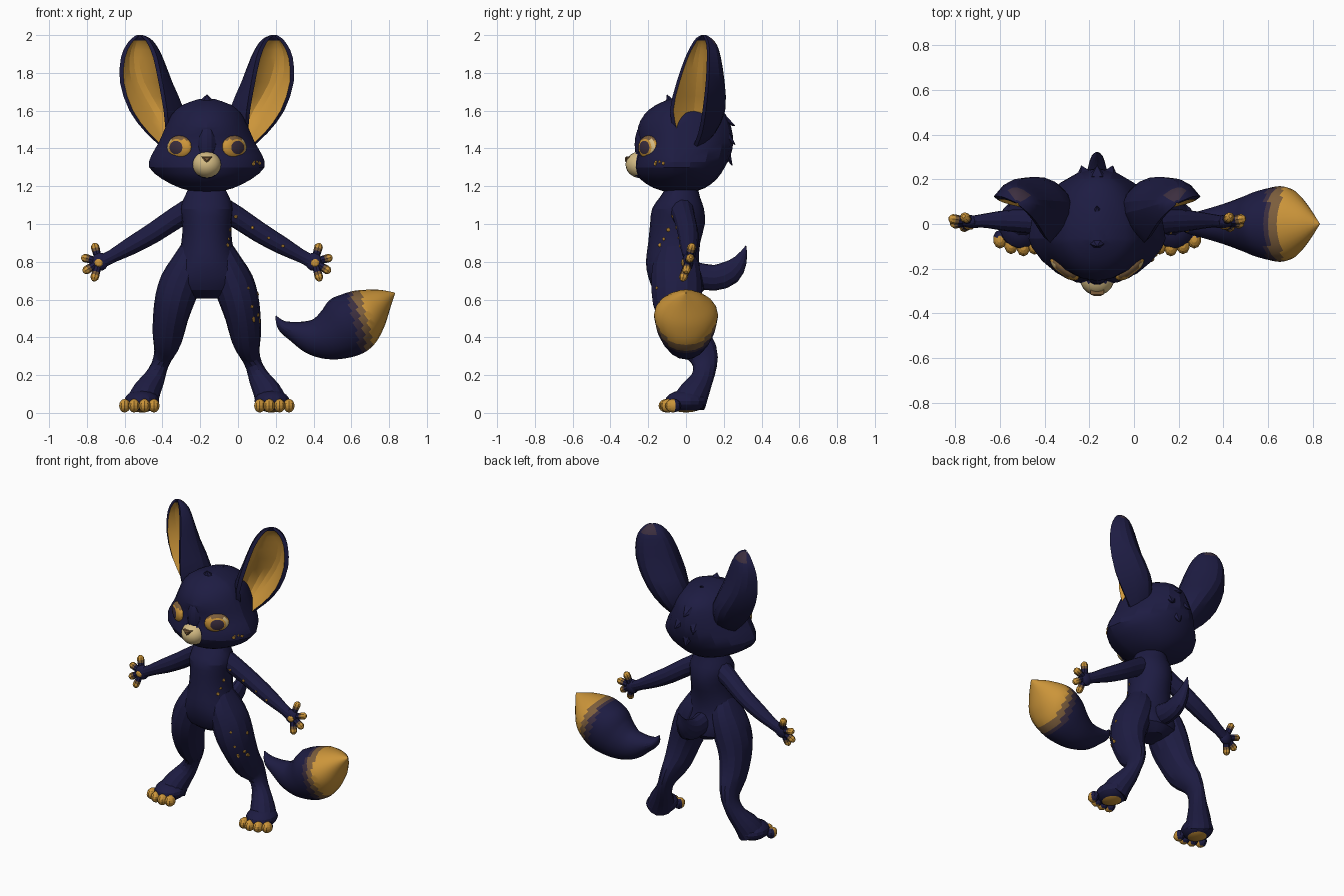
import bpy, bmesh, math, random
from mathutils import Vector, Matrix

if "Cube" in bpy.data.objects:
    bpy.data.objects.remove(bpy.data.objects["Cube"])

X0 = -0.165  # body centre line; the loose tail lies to its right


def mat(name, r, g, b):
    m = bpy.data.materials.new(name)
    m.diffuse_color = (r, g, b, 1)
    m.use_nodes = True
    m.node_tree.nodes["Principled BSDF"].inputs["Base Color"].default_value = m.diffuse_color
    return m


MATS = [mat("navy fur", .0125, .0115, .055), mat("orange fur", .60, .30, .042),
        mat("cream", .66, .50, .23), mat("brown", .20, .11, .045),
        mat("dark plum", .045, .028, .050)]
NAVY, ORANGE, CREAM, BROWN, PLUM = range(5)


def finish(name, bm, smooth=True):
    bmesh.ops.recalc_face_normals(bm, faces=bm.faces)
    me = bpy.data.meshes.new(name)
    bm.to_mesh(me)
    bm.free()
    for m in MATS:
        me.materials.append(m)
    ob = bpy.data.objects.new(name, me)
    bpy.context.collection.objects.link(ob)
    if smooth:
        bpy.ops.object.select_all(action='DESELECT')
        ob.select_set(True)
        bpy.context.view_layer.objects.active = ob
        bpy.ops.object.shade_smooth_by_angle(angle=math.radians(20))
    return ob


def spline(rows, k):
    """Catmull-Rom interpolation of a list of tuples."""
    out = []
    for i in range(len(rows) - 1):
        a, b, c, d = (rows[max(i - 1, 0)], rows[i], rows[i + 1],
                      rows[min(i + 2, len(rows) - 1)])
        for j in range(k):
            t = j / k
            out.append([.5 * (2 * q + (r - p) * t + (2 * p - 5 * q + 4 * r - s) * t * t
                              + (3 * q - p - 3 * r + s) * t ** 3)
                        for p, q, r, s in zip(a, b, c, d)])
    return out + [list(rows[-1])]


def loft(name, rings, rule=lambda i, j, c: NAVY, smooth=True):
    """Skin closed rings; rule(ring, side, centre) picks the colour."""
    bm = bmesh.new()
    vs = [[bm.verts.new(p) for p in ring] for ring in rings]
    n = len(rings[0])
    for i in range(len(vs) - 1):
        for j in range(n):
            f = bm.faces.new((vs[i][j], vs[i][(j + 1) % n],
                              vs[i + 1][(j + 1) % n], vs[i + 1][j]))
            f.material_index = rule(i, j, f.calc_center_median())
    for i, end in ((0, vs[0]), (len(vs) - 2, vs[-1])):
        f = bm.faces.new(end)
        f.material_index = rule(i, 0, f.calc_center_median())
    return finish(name, bm, smooth)


def tube(name, rows, axis, k=2, n=12, rule=lambda i, j, c: NAVY):
    """Rows of x, y, z, radius along axis, radius across it."""
    rows = spline(rows, k)
    pts = [Vector(r[:3]) for r in rows]
    rings = []
    for i, r in enumerate(rows):
        t = (pts[min(i + 1, len(pts) - 1)] - pts[max(i - 1, 0)]).normalized()
        a = (Vector(axis) - t * t.dot(Vector(axis))).normalized()
        b = t.cross(a)
        rings.append([pts[i] + a * max(r[3], .002) * math.cos(q) + b * max(r[4], .002) * math.sin(q)
                      for q in (2 * math.pi * j / n for j in range(n))])
    return loft(name, rings, rule)


def stack(name, rows, ym, point=1.0, k=2, n=20):
    """Horizontal rings from rows of z, half width, front y, back y."""
    rings = []
    for z, w, f, b in spline(rows, k):
        ring = []
        for j in range(n):
            q = 2 * math.pi * j / n
            sn = math.sin(q)
            y = ym + (b - ym) * sn if sn > 0 else ym - (ym - f) * abs(sn) ** point
            ring.append((X0 + w * math.cos(q), y, z))
        rings.append(ring)
    return loft(name, rings)


def ball(name, c, r, rule=lambda p: NAVY, rot=None, seg=14, rows=10):
    bm = bmesh.new()
    bmesh.ops.create_uvsphere(bm, u_segments=seg, v_segments=rows, radius=1)
    for f in bm.faces:
        f.material_index = rule(f.calc_center_median())
    m = Matrix.Translation(c) @ (rot or Matrix()) @ Matrix.Diagonal((*r, 1))
    bmesh.ops.transform(bm, matrix=m, verts=bm.verts)
    return finish(name, bm)


def orange(p):
    return ORANGE


# head and torso
head = stack("head", [(1.165, .04, -.085, .02), (1.19, .14, -.17, .10), (1.24, .24, -.245, .165),
                      (1.30, .305, -.275, .205), (1.36, .295, -.262, .235), (1.43, .255, -.25, .25),
                      (1.51, .22, -.255, .24), (1.58, .185, -.22, .21), (1.63, .13, -.16, .14),
                      (1.662, .04, -.085, .02)], -.065, 1.4)
torso = stack("torso", [(1.20, .09, -.10, .06), (1.14, .12, -.14, .075), (1.08, .14, -.18, .095),
                        (1.0, .13, -.19, .10), (.9, .135, -.20, .075), (.8, .165, -.212, .07),
                        (.72, .20, -.20, .09), (.65, .18, -.17, .095), (.605, .07, -.11, .05)], -.05)

# muzzle, bridge and nose
ball("muzzle", (X0, -.24, 1.314), (.078, .08, .071),
     lambda p: CREAM if p.y < -.3 else NAVY, seg=20, rows=14)
ball("nose_bridge", (X0, -.20, 1.42), (.06, .072, .13))
loft("nose", [[(X0 + x * s, y, 1.345 + z * s) for x, z in ((-.03, .013), (.03, .013), (0, -.025))]
              for s, y in ((1, -.29), (1, -.315), (.5, -.322))], lambda i, j, c: BROWN, False)

# fur tufts on the crown and back of the head
for i, (x, y, z, dx, dy, dz, r) in enumerate([
        (0, -.08, 1.63, 0, -.02, .055, .06), (0, .03, 1.62, 0, .05, .04, .045),
        (0, .20, 1.55, 0, .06, -.03, .05), (.05, .21, 1.47, .02, .05, -.05, .05),
        (-.05, .21, 1.47, -.02, .05, -.05, .05), (0, .21, 1.38, 0, .035, -.07, .05)]):
    tube("fur_tuft_%d" % i, [(X0 + x, y, z, r, r * .6), (X0 + x + dx, y + dy, z + dz, .002, .002)],
         (1, 0, 0), 1, 6)

# short tail stub at the back
tube("tail_stub", [(X0, .04, .73, .06, .07), (X0, .15, .715, .055, .068), (X0, .235, .745, .045, .064),
                   (X0, .29, .81, .028, .035), (X0, .318, .885, .002, .002)], (1, 0, 0))


def ear(side, s):
    """Cupped shell between a front rim and an outer back rim."""
    rows = [(1.39, .18, -.03, .22, .05, .08), (1.48, .20, -.06, .32, .085, .17),
            (1.60, .21, -.085, .41, .105, .215), (1.75, .235, -.05, .46, .12, .165),
            (1.88, .262, -.005, .455, .125, .115), (1.95, .29, .03, .425, .122, .08),
            (1.985, .315, .055, .395, .11, .045), (2.0, .345, .08, .37, .1, .015)]
    rings, n = [], 10
    for z, fu, fy, bu, by, d in spline(rows, 2):
        f, b = Vector((fu, fy)), Vector((bu, by))
        mid, half = (f + b) / 2, (b - f) / 2
        out = Vector((-half.y, half.x)).normalized()
        ring = []
        for inner in (0, 1):
            h = max(.3, 1 - .026 / half.length) if inner else 1
            dd = max(d - .035, d * .3) if inner else d
            for j in range(n):
                q = math.pi * (n - 1 - j if inner else j) / (n - 1)
                c = -math.cos(q)
                p = mid + half * h * math.copysign(abs(c) ** .75, c) + out * dd * abs(math.sin(q)) ** .7
                ring.append((X0 + s * p.x, p.y, z))
        rings.append(ring)
    loft(side + "_ear", rings,
         lambda i, j, c: ORANGE if n <= j < 2 * n - 1 and c.z < 1.965 else PLUM if c.z > 1.95 and 3 < j < 8 else NAVY)


for side, s in (("right", 1), ("left", -1)):
    def P(u, *rest):
        return (X0 + s * u, *rest)

    ear(side, s)

    # eye with dark iris, orange ring, cream corners and brown lid line
    turn = Matrix.Rotation(s * math.radians(38), 4, 'Z') @ Matrix.Rotation(math.pi / 2, 4, 'X')

    def eye_rule(p):
        r = math.hypot(p.x, p.y)
        if r < .5:
            return PLUM
        if p.y > .66:
            return BROWN
        return CREAM if .68 < r < .93 and p.x * s > abs(p.y) * .6 else ORANGE
    ball(side + "_eye", P(.145, -.197, 1.405), (.078, .064, .036), eye_rule, turn, 20, 16)

    # arm, hand and fingers
    arm = tube(side + "_arm", [P(.06, -.03, 1.09, .07, .065), P(.16, -.01, 1.035, .058, .058),
                               P(.28, .01, .955, .055, .054), P(.40, .015, .885, .048, .047),
                               P(.50, .015, .83, .032, .035), P(.55, .01, .805, .028, .036)], (0, 1, 0))
    ball(side + "_palm", P(.565, .01, .80), (.045, .03, .048))
    ball(side + "_palm_pad", P(.572, -.012, .795), (.024, .014, .022), orange, seg=10, rows=6)
    for i, (u, y, z) in enumerate([(.597, .035, .898), (.664, .025, .825), (.654, .0, .745), (.60, -.02, .698)]):
        a, b = Vector((.57, .01, .80)), Vector((u, y, z))
        rows = []
        for t, r in ((.2, .019), (.55, .021), (.85, .022), (1, .008)):
            q = a.lerp(b, t)
            rows.append(P(*q, r, r))
        tube("%s_finger_%d" % (side, i), rows, (0, 1, 0), 2, 8,
             lambda i, j, c: ORANGE if i > 2 else BROWN if i == 2 else NAVY)

    # leg, foot and toes
    leg = tube(side + "_leg", [P(.075, -.06, .86, .07, .09), P(.105, -.055, .78, .09, .125),
                               P(.14, -.05, .69, .108, .135),
                               P(.17, -.045, .6, .105, .135), P(.193, -.02, .5, .093, .12),
                               P(.207, .025, .4, .08, .105), P(.225, .085, .32, .055, .085),
                               P(.25, .10, .25, .045, .065), P(.28, .085, .18, .058, .06),
                               P(.32, .045, .11, .075, .08), P(.34, .02, .06, .085, .09)],
               (1, 0, 0), 2, 14)
    ball(side + "_foot", P(.345, .0, .062), (.095, .11, .06),
         lambda p: ORANGE if p.z < -.8 else NAVY)
    for i, (u, y) in enumerate([(.28, -.095), (.33, -.103), (.385, -.093), (.435, -.068)]):
        ball("%s_toe_%d" % (side, i), P(u, y, .038), (.031, .042, .036),
             lambda p: ORANGE if p.y < .3 else NAVY, seg=10, rows=8)

    # freckles scattered down one side
    if s > 0:
        random.seed(4)
        spots = [(leg, P(.4, random.uniform(-.35, .0), random.uniform(.42, .72))) for _ in range(10)]
        spots += [(torso, P(.25, random.uniform(-.3, -.1), random.uniform(.8, 1.0))) for _ in range(4)]
        spots += [(arm, P(.2 + .08 * i, -.2, 1.05 - .05 * i)) for i in range(4)]
        spots += [(head, P(.4, -.3 + .03 * i, 1.32 + .025 * (i % 3))) for i in range(4)]
        for i, (ob, p) in enumerate(spots):
            hit = ob.closest_point_on_mesh(Vector(p))
            r = random.uniform(.007, .012)
            ball("freckle_%d" % i, hit[1], (r, r, .004), orange,
                 hit[2].to_track_quat('Z', 'Y').to_matrix().to_4x4(), 6, 4)


def tail_rule(i, j, c):
    v = c.x + .25 * (c.z - .5)
    return NAVY if v < .61 else PLUM if v < .64 else BROWN if v < .68 else ORANGE


# loose bushy tail with a fading orange tip
tube("bushy_tail", [(.20, 0, .513, .003, .003), (.235, 0, .462, .04, .03), (.30, 0, .43, .06, .055),
                    (.40, 0, .403, .09, .10), (.495, 0, .417, .125, .14), (.59, 0, .467, .158, .167),
                    (.68, 0, .535, .165, .135), (.76, 0, .593, .095, .072), (.83, 0, .635, .003, .003)],
     (0, 1, 0), 6, 20, tail_rule)
